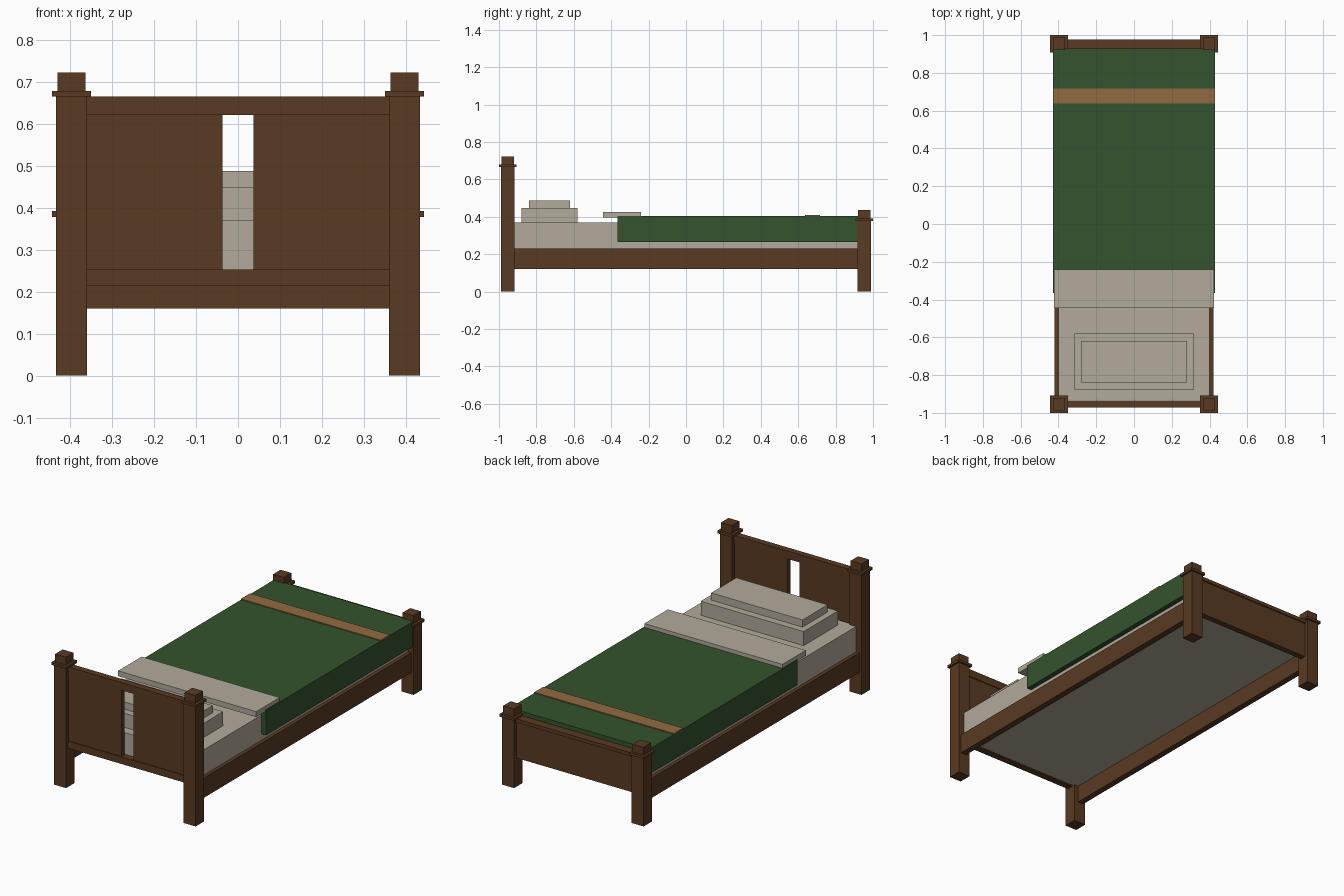
import bpy
import bmesh
from mathutils import Matrix, Vector

if "Cube" in bpy.data.objects:
    bpy.data.objects.remove(bpy.data.objects["Cube"], do_unlink=True)


def material(name, rgb):
    mat = bpy.data.materials.new(name)
    mat.use_nodes = True
    colour = (*rgb, 1)
    mat.diffuse_color = colour
    mat.node_tree.nodes["Principled BSDF"].inputs["Base Color"].default_value = colour
    return mat


WOOD = material("dark wood", (0.10, 0.043, 0.016))
LINEN = material("cream linen", (0.445, 0.402, 0.33))
GREEN = material("green wool", (0.034, 0.087, 0.026))
TAN = material("tan stripe", (0.28, 0.147, 0.053))


def boxes(name, mat, spans):
    """One object from boxes, each given as (x, y, z) ranges."""
    bm = bmesh.new()
    for span in spans:
        low, high = Vector(s[0] for s in span), Vector(s[1] for s in span)
        place = Matrix.Translation((low + high) / 2) @ Matrix.Diagonal((*(high - low), 1))
        bmesh.ops.create_cube(bm, size=1, matrix=place)
    mesh = bpy.data.meshes.new(name)
    bm.to_mesh(mesh)
    bm.free()
    mesh.materials.append(mat)
    obj = bpy.data.objects.new(name, mesh)
    bpy.context.collection.objects.link(obj)
    return obj


def around(centre, half):
    return (centre - half, centre + half)


POST_X, POST_Y = 0.397, 0.9535
INNER = POST_X - 0.0365

# Corner posts with collar and square finial
for end, y, height in (("head", -POST_Y, 0.665), ("foot", POST_Y, 0.378)):
    for side, x in (("left", POST_X), ("right", -POST_X)):
        levels = ((0.0365, 0, height),
                  (0.0465, height, height + 0.014),
                  (0.033, height + 0.014, height + 0.058))
        boxes(f"{end}_post_{side}", WOOD,
              [(around(x, h), around(y, h), (z0, z1)) for h, z0, z1 in levels])

# Headboard: two rails and two panels with a centre gap
across = (-INNER, INNER)
rail_y = around(-POST_Y, 0.018)
boxes("headboard_top_rail", WOOD, [(across, rail_y, (0.622, 0.665))])
boxes("headboard_lower_rail", WOOD, [(across, rail_y, (0.214, 0.253))])
for side, x in (("left", (0.037, INNER)), ("right", (-INNER, -0.037))):
    boxes(f"headboard_panel_{side}", WOOD, [(x, around(-POST_Y, 0.013), (0.253, 0.622))])

# Footboard
boxes("footboard_panel", WOOD, [(across, around(POST_Y, 0.017), (0.16, 0.36))])
boxes("footboard_cap_rail", WOOD, [(across, around(POST_Y, 0.0235), (0.36, 0.38))])

# Side rails
for side, x in (("left", (0.385, 0.42)), ("right", (-0.42, -0.385))):
    boxes(f"side_rail_{side}", WOOD, [(x, (-0.917, 0.917), (0.12, 0.23))])

# Mattress and stepped pillow
boxes("mattress", LINEN, [((-0.4, 0.4), (-0.93, 0.925), (0.216, 0.37))])
boxes("pillow", LINEN, [((-0.315, 0.315), (-0.88, -0.58), (0.37, 0.448)),
                        ((-0.28, 0.28), (-0.84, -0.62), (0.448, 0.488))])

# Blanket top with hanging sides
blanket_y = (-0.365, 0.93)
boxes("blanket", GREEN, [((-0.428, 0.428), blanket_y, (0.37, 0.404)),
                         ((0.4, 0.428), blanket_y, (0.265, 0.37)),
                         ((-0.428, -0.4), blanket_y, (0.265, 0.37))])
boxes("blanket_stripe", TAN, [((-0.428, 0.428), (0.637, 0.717), (0.404, 0.409))])

# Turned-down sheet
boxes("folded_sheet", LINEN, [((-0.423, 0.423), (-0.445, -0.24), (0.395, 0.425))])
